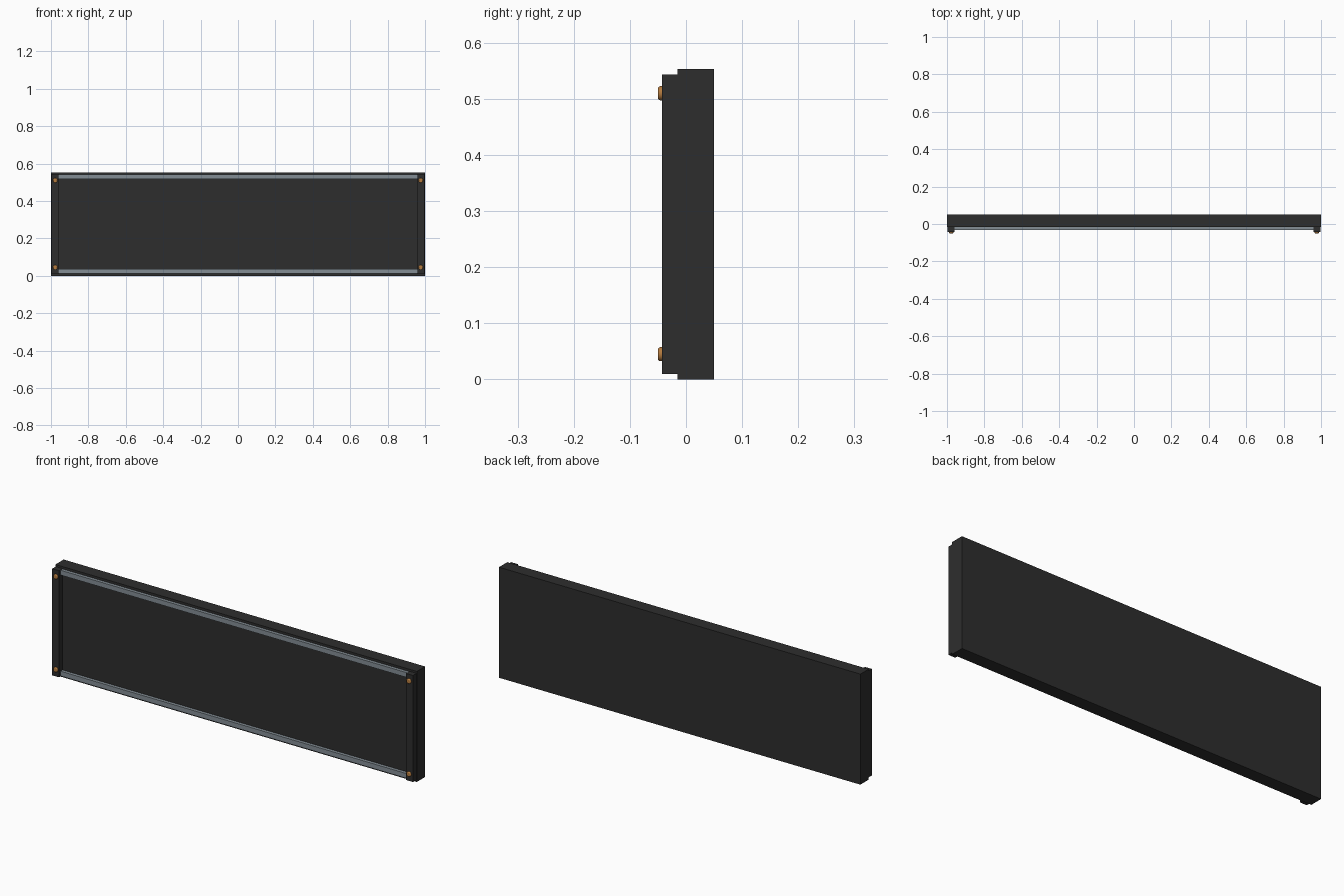
import bpy
import math

old = bpy.data.objects.get("Cube")
if old:
    bpy.data.objects.remove(old, do_unlink=True)


def material(name, rgb, metallic=0.0):
    m = bpy.data.materials.new(name)
    m.use_nodes = True
    m.diffuse_color = (*rgb, 1)
    bsdf = m.node_tree.nodes["Principled BSDF"]
    bsdf.inputs["Base Color"].default_value = (*rgb, 1)
    bsdf.inputs["Metallic"].default_value = metallic
    return m


black = material("matt black", (0.027, 0.027, 0.027))
steel = material("grey steel", (0.23, 0.27, 0.30))
brass = material("brass", (0.46, 0.20, 0.05))


def box(name, x, y, z, mat):
    """Box from (low, high) pairs on each axis."""
    bpy.ops.mesh.primitive_cube_add(size=1, location=[sum(p) / 2 for p in (x, y, z)])
    ob = bpy.context.object
    ob.name = name
    ob.scale = [p[1] - p[0] for p in (x, y, z)]
    bpy.ops.object.transform_apply(location=False, rotation=False, scale=True)
    ob.data.materials.append(mat)
    return ob


HEIGHT = 0.553

# Main panel
box("panel", (-1, 1), (-0.015, 0.05), (0, HEIGHT), black)

# Long rails, each with a raised strip along its middle
for name, z in (("bottom", 0.024), ("top", HEIGHT - 0.024)):
    box(name + "_rail", (-0.96, 0.96), (-0.031, -0.015), (z - 0.012, z + 0.012), steel)

# End plates with a screw near each corner
for name, side in (("left", 1), ("right", -1)):
    box(name + "_end_plate", sorted((side * 0.96, side * 0.998)),
        (-0.043, -0.015), (0.01, HEIGHT - 0.01), black)
    for level, z in (("bottom", 0.045), ("top", HEIGHT - 0.043)):
        bpy.ops.mesh.primitive_cylinder_add(
            vertices=24, radius=0.0125, depth=0.012,
            location=(side * 0.977, -0.044, z), rotation=(math.pi / 2, 0, 0))
        screw = bpy.context.object
        screw.name = f"{name}_{level}_screw"
        screw.data.materials.append(brass)
        bevel = screw.modifiers.new("rounded head", "BEVEL")
        bevel.width = 0.004
        bevel.segments = 3
        bpy.ops.object.shade_smooth_by_angle()
